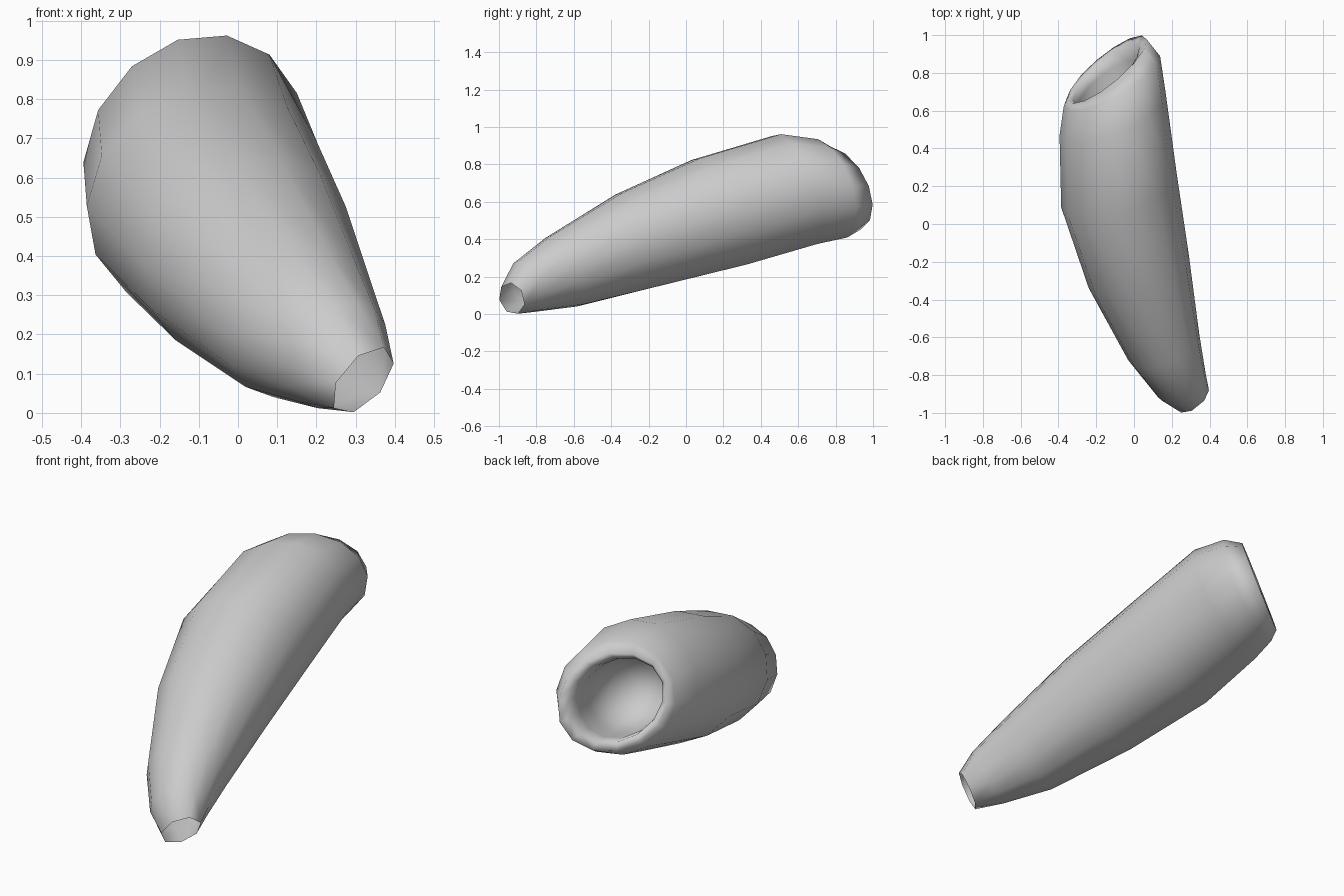
import bpy, bmesh
from math import sin, cos, tau

SIDES = 14

# Slanted rings from the narrow front end to the wide back end:
# (centre x, y, z, radius x, radius z, y-lean across x, y-lean across z, skew)
OUTER = [
    (0.318, -0.932, 0.083, 0.079, 0.085, 0.082, -0.060, 0.60),
    (0.252, -0.850, 0.147, 0.128, 0.135, 0.080, -0.075, 0.35),
    (0.157, -0.650, 0.230, 0.190, 0.190, 0.085, -0.100, 0.28),
    (0.025, -0.250, 0.397, 0.266, 0.254, 0.100, -0.120, 0.18),
    (-0.080, 0.180, 0.545, 0.306, 0.290, 0.100, -0.140, 0.12),
    (-0.113, 0.580, 0.663, 0.282, 0.302, 0.120, -0.110, 0.16),
    (-0.117, 0.755, 0.668, 0.256, 0.270, 0.140, -0.090, 0.14),
    (-0.142, 0.818, 0.672, 0.210, 0.228, 0.165, -0.095, 0.12),
]
# Rounded lip turning into the hollow cup
INNER = [
    (-0.147, 0.795, 0.675, 0.175, 0.190, 0.145, -0.100, 0.10),
    (-0.135, 0.725, 0.660, 0.168, 0.182, 0.120, -0.090, 0.08),
    (-0.095, 0.600, 0.622, 0.170, 0.180, 0.100, -0.080, 0.05),
    (-0.055, 0.480, 0.585, 0.125, 0.130, 0.070, -0.060, 0.05),
]
CUP_BOTTOM = (-0.035, 0.43, 0.57)

bm = bmesh.new()


def ring(spec, pairs=False):
    cx, cy, cz, rx, rz, lx, lz, skew = spec
    verts = []
    for i in range(SIDES):
        k = (i // 2) * 2 + 0.5 if pairs else i   # paired points merge to 7 corners
        a = tau * k / SIDES
        c, s = cos(a - skew / 2), sin(a + skew / 2)
        verts.append(bm.verts.new((cx + rx * c, cy + lx * c + lz * s, cz + rz * s)))
    return verts


# Tapered sleeve wall, open at the narrow end
rings = [ring(r, pairs=(n == 0)) for n, r in enumerate(OUTER + INNER)]
for a, b in zip(rings, rings[1:]):
    for i in range(SIDES):
        j = (i + 1) % SIDES
        bm.faces.new((a[i], a[j], b[j], b[i]))

# Bottom of the cup
tip = bm.verts.new(CUP_BOTTOM)
last = rings[-1]
for i in range(SIDES):
    bm.faces.new((last[i], last[(i + 1) % SIDES], tip))

bmesh.ops.remove_doubles(bm, verts=bm.verts, dist=0.0005)
bmesh.ops.recalc_face_normals(bm, faces=bm.faces)
for f in bm.faces:
    f.smooth = True

mesh = bpy.data.meshes.new("tapered_sleeve")
bm.to_mesh(mesh)
bm.free()
sleeve = bpy.data.objects.new("tapered_sleeve", mesh)
bpy.context.collection.objects.link(sleeve)
